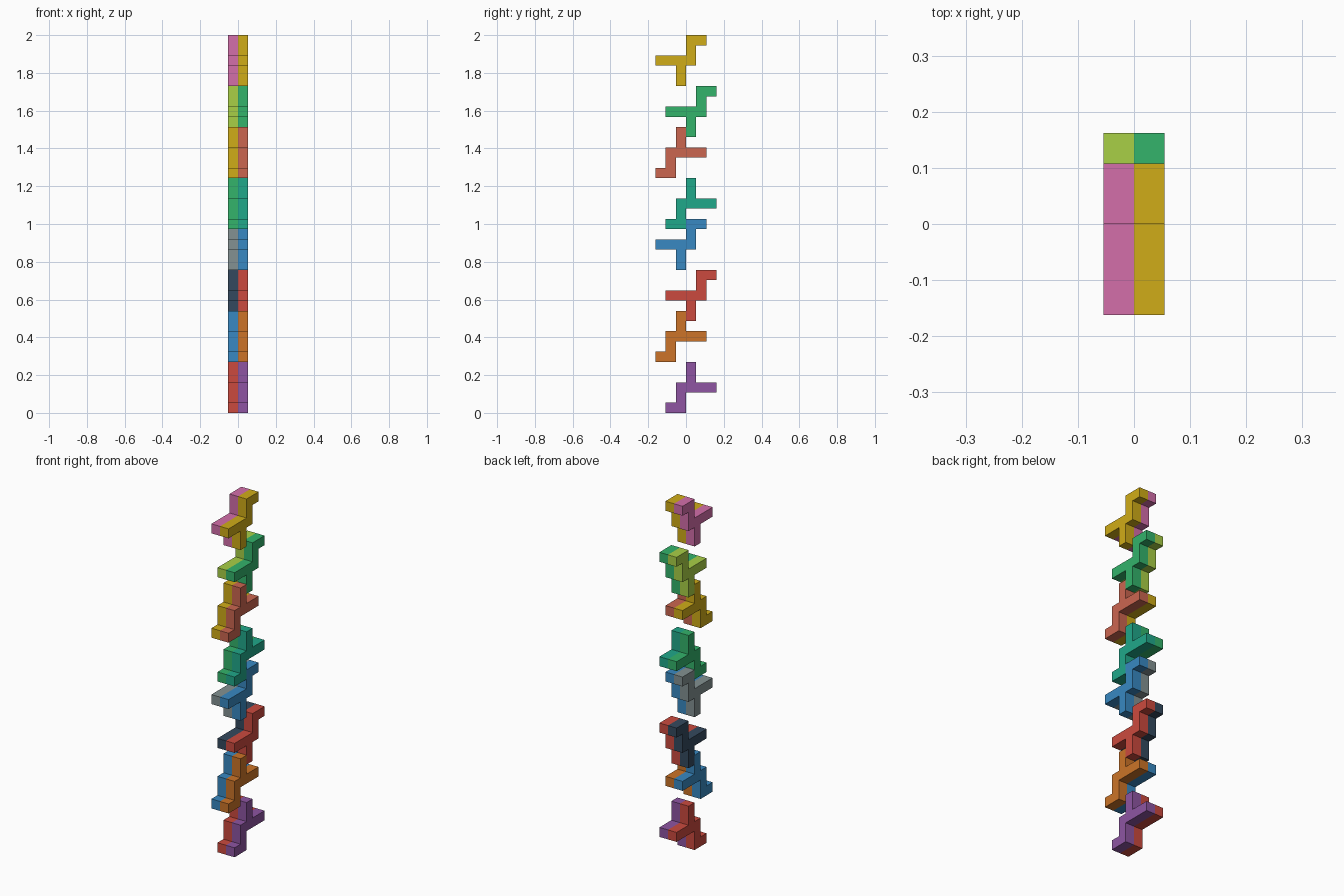
import bpy, bmesh

if "Cube" in bpy.data.objects:
    bpy.data.objects.remove(bpy.data.objects["Cube"])

U = 2 / 37  # one grid cell

# Block outline in cells (y, z): foot, stem, long arm and upper post
OUTLINE = [(-2, 0), (0, 0), (0, 2), (3, 2), (3, 3), (1, 3), (1, 5),
           (0, 5), (0, 3), (-1, 3), (-1, 1), (-2, 1)]

COLOURS = {
    "purple": "8E55A2", "red": "CB4A3E", "orange": "CC7428", "blue": "3889C2",
    "navy": "34495E", "grey": "839192", "teal": "20A88A", "green": "33B36B",
    "salmon": "CB6650", "yellow": "D0AC18", "lime": "A9D046", "pink": "D46EAA",
}


def material(name):
    mat = bpy.data.materials.get(name)
    if mat is None:
        mat = bpy.data.materials.new(name)
        rgb = [int(COLOURS[name][i:i + 2], 16) / 255 for i in (0, 2, 4)]
        mat.diffuse_color = [((c + 0.055) / 1.055) ** 2.4 for c in rgb] + [1]
        mat.use_nodes = True
        mat.node_tree.nodes["Principled BSDF"].inputs["Base Color"].default_value = mat.diffuse_color
    return mat


def block(name, colour, x, shift, base, turned):
    """Extrude the outline one cell along x; turned = rotated by half a turn."""
    pts = [(-y, 5 - z) if turned else (y, z) for y, z in OUTLINE]
    bm = bmesh.new()
    face = bm.faces.new([bm.verts.new((x * U, (y + shift) * U, (z + base) * U))
                         for y, z in pts])
    ext = bmesh.ops.extrude_face_region(bm, geom=[face], use_keep_orig=True)
    bmesh.ops.translate(bm, vec=(U, 0, 0),
                        verts=[g for g in ext["geom"] if isinstance(g, bmesh.types.BMVert)])
    bmesh.ops.recalc_face_normals(bm, faces=bm.faces)
    mesh = bpy.data.meshes.new(name)
    bm.to_mesh(mesh)
    bm.free()
    mesh.materials.append(material(colour))
    bpy.context.collection.objects.link(bpy.data.objects.new(name, mesh))


# Stack, bottom to top: left colour, right colour, y shift, base, turned
STACK = [
    ("red", "purple", 0, 0, False),
    ("blue", "orange", -1, 5, False),
    ("navy", "red", 1, 9, True),
    ("grey", "blue", 0, 14, True),
    ("green", "teal", 0, 18, False),
    ("yellow", "salmon", -1, 23, False),
    ("lime", "green", 1, 27, True),
    ("pink", "yellow", 0, 32, True),
]
for i, (left, right, shift, base, turned) in enumerate(STACK, 1):
    block(f"left_block_{i}", left, -1, shift, base, turned)
    block(f"right_block_{i}", right, 0, shift, base, turned)
